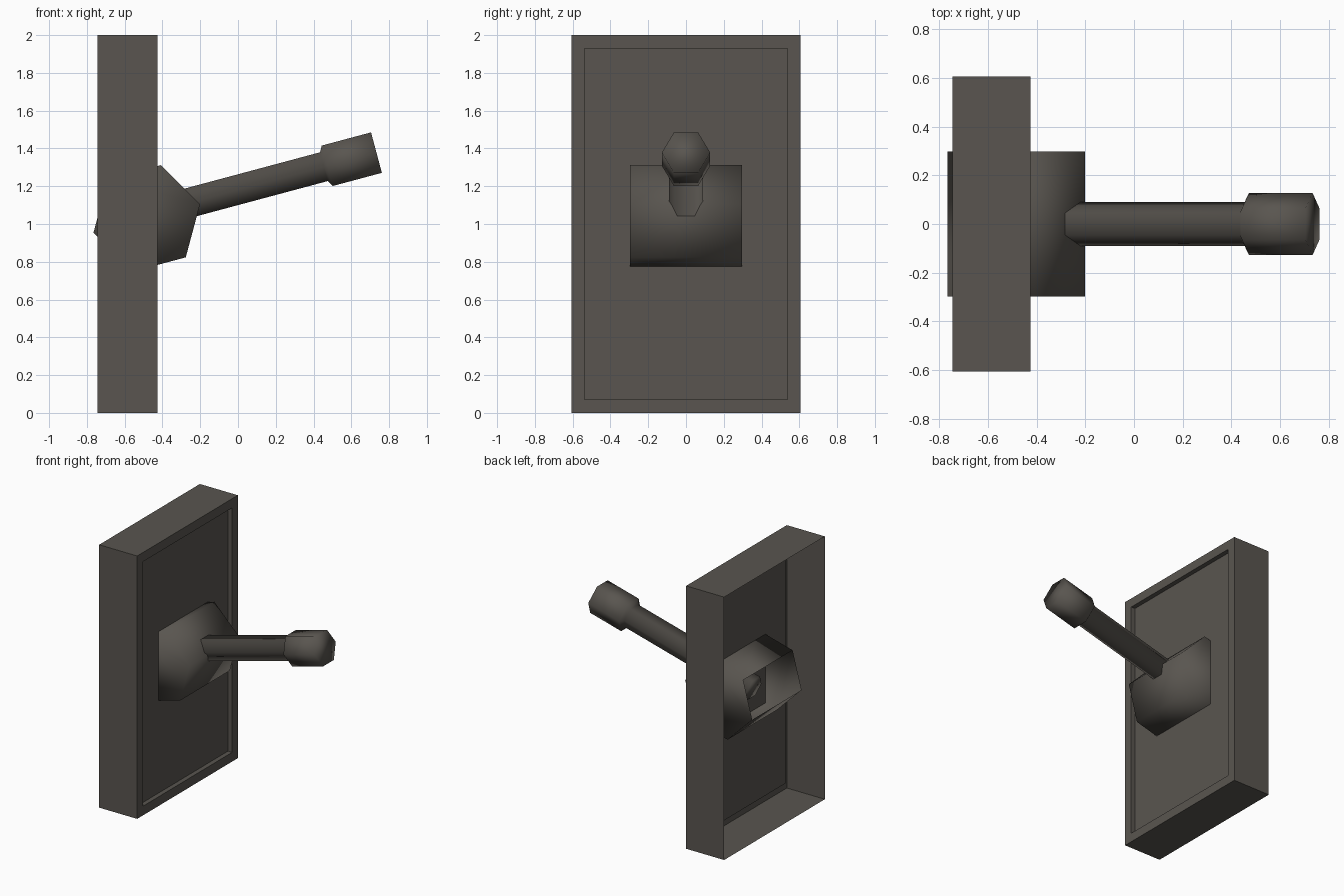
import bpy, bmesh, math
from mathutils import Vector

if "Cube" in bpy.data.objects:
    bpy.data.objects.remove(bpy.data.objects["Cube"])

mat = bpy.data.materials.new("dark_warm_grey")
mat.diffuse_color = (0.1, 0.091, 0.079, 1)
mat.use_nodes = True
mat.node_tree.nodes["Principled BSDF"].inputs["Base Color"].default_value = mat.diffuse_color

TILT = math.radians(15)
AXIS = Vector((math.cos(TILT), 0, math.sin(TILT)))   # lever direction
UP = Vector((-math.sin(TILT), 0, math.cos(TILT)))
SIDE = Vector((0, 1, 0))


def loft(name, rings, cap_start=False, cap_end=False, smooth=False, skip=()):
    """Join rings of points with quads; skip lists strip sides left open."""
    bm = bmesh.new()
    vs = [[bm.verts.new(p) for p in ring] for ring in rings]
    n = len(vs[0])
    for a, b in zip(vs, vs[1:]):
        for i in range(n):
            if i not in skip:
                j = (i + 1) % n
                bm.faces.new((a[i], a[j], b[j], b[i]))
    if cap_start:
        bm.faces.new(vs[0][::-1])
    if cap_end:
        bm.faces.new(vs[-1])
    bmesh.ops.recalc_face_normals(bm, faces=bm.faces)
    for f in bm.faces:
        f.smooth = smooth
    me = bpy.data.meshes.new(name)
    bm.to_mesh(me)
    bm.free()
    me.materials.append(mat)
    ob = bpy.data.objects.new(name, me)
    bpy.context.collection.objects.link(ob)
    return ob


def rect(x, hy, hz):
    return [(x, y * hy, 1 + z * hz) for y, z in ((-1, -1), (1, -1), (1, 1), (-1, 1))]


# wall plate: open back, thin front rim, recessed panel
loft("wall_plate", [rect(-0.745, 0.605, 1.0), rect(-0.425, 0.605, 1.0),
                    rect(-0.425, 0.537, 0.93), rect(-0.46, 0.537, 0.93)],
     cap_end=True)

# hexagonal pivot drum lying across the plate, open on its rear side
centre = Vector((-0.483, 0, 1.03))


def drum_ring(y):
    return [centre + SIDE * y + 0.292 * (AXIS * math.cos(k * math.pi / 3)
            + UP * math.sin(k * math.pi / 3)) for k in range(6)]


loft("pivot_drum", [drum_ring(-0.297), drum_ring(0.297)], True, True, True, skip=(2,))

# six-sided lever with thicker grip
tip = Vector((0.733, 0, 1.378))


def lever_ring(s, r):
    return [tip - AXIS * s + r * (SIDE * math.cos(k * math.pi / 3)
            + UP * math.sin(k * math.pi / 3)) for k in range(6)]


loft("lever", [lever_ring(1.35, 0.091), lever_ring(0.288, 0.091),
               lever_ring(0.27, 0.128), lever_ring(0, 0.128)], True, True, True)
